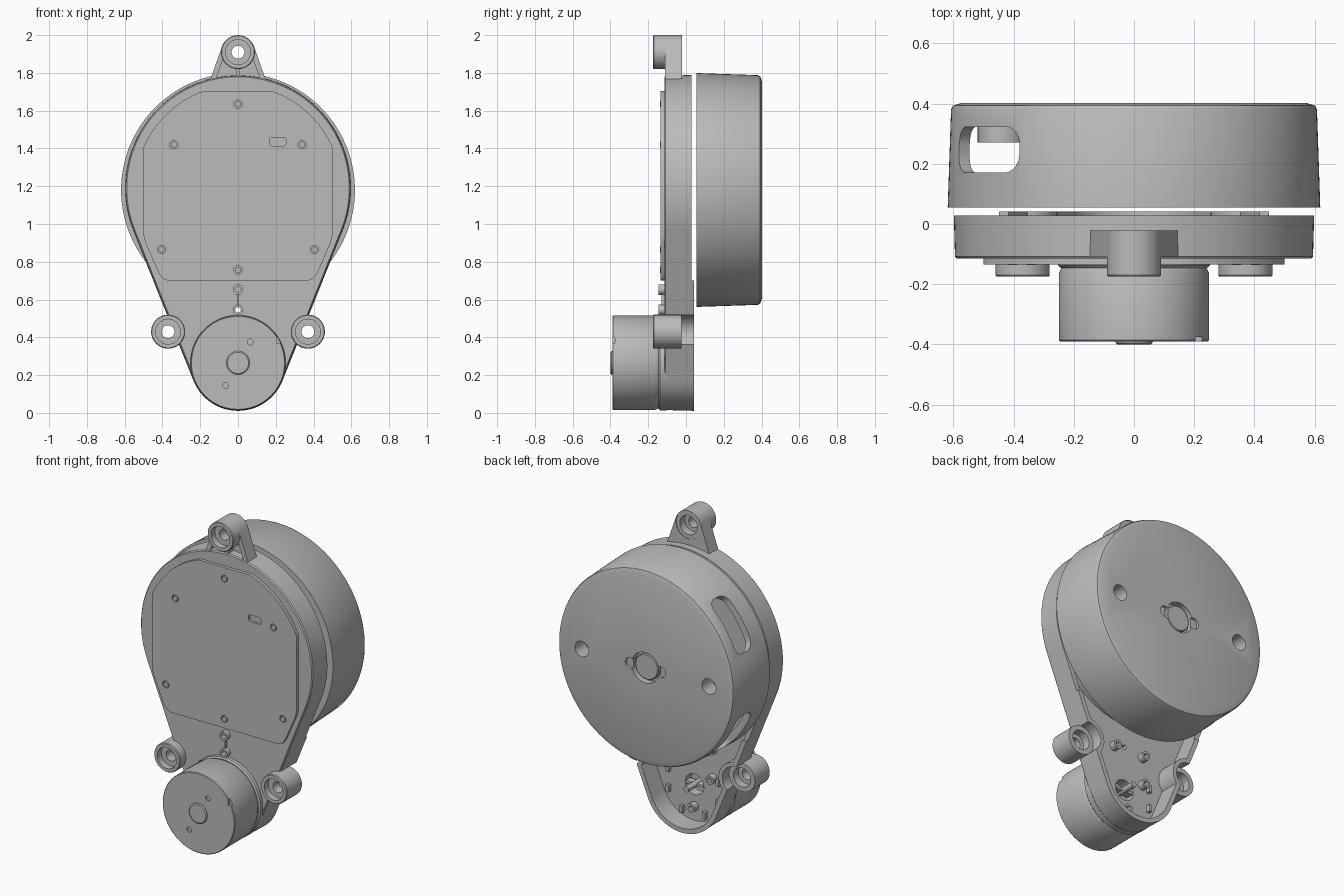
import bpy, bmesh, math
from mathutils import Matrix, Vector

cube = bpy.data.objects.get("Cube")
if cube:
    bpy.data.objects.remove(cube, do_unlink=True)

grey = bpy.data.materials.new("housing grey")
grey.use_nodes = True
GREY = (0.5, 0.5, 0.5, 1)
grey.diffuse_color = GREY
grey.node_tree.nodes["Principled BSDF"].inputs["Base Color"].default_value = GREY


def arc(x, z, r, a0=0, a1=360, n=64):
    full = a1 - a0 == 360
    steps = n if full else n + 1
    angles = [math.radians(a0 + (a1 - a0) * i / n) for i in range(steps)]
    return [(x + r * math.cos(a), z + r * math.sin(a)) for a in angles]


def loft(name, rings, matrix=None):
    """Closed solid through outlines of equal length, each given as (y, points)."""
    bm = bmesh.new()
    loops = [[bm.verts.new((x, y, z)) for x, z in pts] for y, pts in rings]
    n = len(loops[0])
    for a, b in zip(loops, loops[1:]):
        for i in range(n):
            bm.faces.new((a[i], a[(i + 1) % n], b[(i + 1) % n], b[i]))
    bm.faces.new(loops[0])
    bm.faces.new(loops[-1])
    if matrix:
        bm.transform(matrix)
    bmesh.ops.recalc_face_normals(bm, faces=bm.faces)
    me = bpy.data.meshes.new(name)
    bm.to_mesh(me)
    bm.free()
    me.materials.append(grey)
    ob = bpy.data.objects.new(name, me)
    bpy.context.collection.objects.link(ob)
    return ob


def prism(name, pts, y0, y1):
    return loft(name, [(y0, pts), (y1, pts)])


def cyl(name, x, z, r, y0, y1, n=32):
    return prism(name, arc(x, z, r, n=n), y0, y1)


def lathe(name, x, z, profile, n=96):
    return loft(name, [(y, arc(x, z, r, n=n)) for y, r in profile])


def box(name, x0, x1, z0, z1, y0, y1):
    return prism(name, [(x0, z0), (x1, z0), (x1, z1), (x0, z1)], y0, y1)


def cut(ob, *cutters):
    for c in cutters:
        m = ob.modifiers.new("cut", 'BOOLEAN')
        m.operation, m.solver, m.object = 'DIFFERENCE', 'EXACT', c
        bpy.context.view_layer.objects.active = ob
        bpy.ops.object.modifier_apply(modifier=m.name)
        bpy.data.objects.remove(c, do_unlink=True)
    return ob


def rounded(w, h, r):
    """Rounded rectangle with half sizes w and h."""
    pts = []
    for k, (sx, sz) in enumerate([(1, 1), (-1, 1), (-1, -1), (1, -1)]):
        pts += arc(sx * (w - r), sz * (h - r), r, 90 * k, 90 * k + 90, 8)
    return pts


BIG, SMALL = 1.19, 0.265      # heights of the turret and motor axes
DRUM = 1.18
TILT = math.degrees(math.asin(0.345 / (BIG - SMALL)))


def teardrop(off=0.0):
    return (arc(0, BIG, 0.595 + off, -TILT, 180 + TILT, 80)
            + arc(0, SMALL, 0.25 + off, 180 + TILT, 360 - TILT, 40))


# Base tray, open at the back, its walls bending in around the ears
EARS = [(-0.37, 0.43), (0.37, 0.43)]
cavity = prism("cavity", teardrop(-0.025), -0.085, 0.2)
cut(cavity, *[cyl("ear_wall", x, z, 0.115, -0.3, 0.3, 48) for x, z in EARS])
base = loft("base_tray", [(-0.115, teardrop(-0.006)), (-0.108, teardrop()), (0.042, teardrop(0.004))])
step = prism("step", [(-1, 0.7), (1, 0.7), (1, 2), (-1, 2)], 0.028, 0.2)
cut(base, cavity, step,
    *[cyl("ear_space", x, z, 0.0895, -0.3, 0.3, 48) for x, z in EARS],
    cyl("shaft_hole", 0, SMALL, 0.065, -0.2, 0),
    cyl("post_hole", 0, 0.545, 0.015, -0.2, 0, 16))

# Bearing disc in the tray under the drum
lathe("bearing_disc", 0, BIG, [(-0.086, 0.50), (0.0, 0.50), (0.012, 0.48)])

# Mounting ears with bores and counterbores
def ear(name, x, z):
    ob = lathe(name, x, z, [(-0.175, 0.086), (-0.17, 0.09), (-0.025, 0.09)], 48)
    return cut(ob, cyl("bore", x, z, 0.034, -0.3, 0.1),
               cyl("front_bore", x, z, 0.066, -0.3, -0.135),
               cyl("back_bore", x, z, 0.06, -0.075, 0.1))


for side, (x, z) in zip(("right", "left"), EARS):
    ear(side + "_ear", x, z)
ear("top_ear", 0, 1.91)

# Bracket of the top ear, with two pockets beside a thin rib
bracket = prism("top_bracket", [(-0.15, 1.755), (0.15, 1.755)] + arc(0, 1.91, 0.09, 17, 163, 24), -0.11, -0.022)
cut(bracket, cyl("bore", 0, 1.91, 0.085, -0.3, 0.1),
    *[prism("pocket", [(s * 0.01, 1.775), (s * 0.115, 1.775), (s * 0.08, 1.87), (s * 0.01, 1.87)], -0.2, -0.06)
      for s in (-1, 1)])

# Front cover panel with screw holes and a slot
right_half = [(0.37, 0.7), (0.4, 0.712), (0.42, 0.74), (0.49, 0.9), (0.5, 0.94)] + arc(0, BIG, 0.545, 23.5, 71, 16)
panel = prism("cover_panel", right_half + [(-x, z) for x, z in reversed(right_half)], -0.135, -0.11)
SCREWS = [(0, 1.635), (0, 0.757)] + [(s * x, z) for s in (-1, 1) for x, z in ((0.34, 1.42), (0.405, 0.865))]
slot = [(x + 0.21, z + 1.435) for x, z in rounded(0.043, 0.021, 0.012)]
cut(panel, prism("slot", slot, -0.2, -0.12),
    *[cyl("screw_hole", x, z, 0.022, -0.2, -0.122, 20) for x, z in SCREWS])
for x, z in SCREWS:
    cyl("panel_screw", x, z, 0.016, -0.125, -0.137, 16)

# Two small posts joined by a rib, above the motor
for z in (0.653, 0.545):
    cut(cyl("small_post", 0, z, 0.028, -0.145, -0.1, 20), cyl("post_bore", 0, z, 0.015, -0.2, 0, 16))
box("post_rib", -0.005, 0.005, 0.57, 0.628, -0.13, -0.11)

# Motor can, its seat and its end cap
motor = lathe("motor_can", 0, SMALL, [(-0.39, 0.246), (-0.386, 0.25), (-0.165, 0.25), (-0.145, 0.24)])
MOTOR_HOLES = [(0.065, 0.375), (-0.065, 0.145)]
cut(motor, box("notch", 0.205, 0.23, 0.37, 0.41, -0.5, -0.375),
    *[cyl("motor_hole", x, z, 0.016, -0.5, -0.38, 16) for x, z in MOTOR_HOLES])
lathe("motor_cap", 0, SMALL, [(-0.4, 0.056), (-0.395, 0.062), (-0.38, 0.062)], 40)
cut(lathe("motor_seat", 0, SMALL, [(-0.146, 0.244), (-0.138, 0.252), (-0.1, 0.252)]),
    cyl("seat_bore", 0, SMALL, 0.065, -0.3, 0))

# Shaft and fittings inside the tray
cyl("motor_shaft", 0, SMALL, 0.018, -0.2, 0.0, 16)
box("shaft_bar", -0.062, 0.062, SMALL - 0.008, SMALL + 0.008, -0.13, -0.085)
for x, z in [(0, 0.13), (-0.13, 0.34), (0.08, 0.52), (-0.13, 0.52)]:
    cut(cyl("inner_post", x, z, 0.028, -0.09, -0.045, 20), cyl("post_bore", x, z, 0.014, -0.07, 0, 16))
for a in (160, 200, 245, 295, 340, 20):
    x, z = arc(0, SMALL, 0.185, a, a + 1, 1)[0]
    box("inner_tab", x - 0.01, x + 0.01, z - 0.022, z + 0.022, -0.09, -0.06)

# Hollow turret drum with two side windows and rear holes
drum = lathe("turret_drum", 0, DRUM, [(0.055, 0.619), (0.38, 0.608), (0.393, 0.602), (0.402, 0.575)], 128)
cut(drum, lathe("hollow", 0, DRUM, [(0.08, 0.575), (0.36, 0.57)]))
for deg in (145, 215):
    a = math.radians(deg)
    turn = Matrix(((-math.sin(a), math.cos(a), 0, 0), (0, 0, 1, 0.247),
                   (math.cos(a), math.sin(a), 0, DRUM), (0, 0, 0, 1)))
    window = rounded(0.175, 0.076, 0.06)
    cut(drum, loft("window", [(0.4, window), (0.8, window)], turn))
cut(drum, *[cyl("tab_hole", s * 0.105, DRUM, 0.035, 0.385, 0.5, 24) for s in (-1, 1)],
    cyl("centre_hole", 0, DRUM, 0.095, 0.3, 0.5, 48),
    *[cyl("screw_hole", s * 0.44, DRUM, 0.048, 0.3, 0.5) for s in (-1, 1)])

# Hub and screw bosses inside the drum
cyl("centre_hub", 0, DRUM, 0.105, 0.075, 0.362, 48)
lathe("centre_cap", 0, DRUM, [(0.36, 0.08), (0.385, 0.08), (0.39, 0.075)], 48)
for s in (-1, 1):
    cut(cyl("screw_boss", s * 0.44, DRUM, 0.08, 0.27, 0.365), cyl("boss_hole", s * 0.44, DRUM, 0.048, 0.3, 0.5))

# Smooth the round walls and keep the edges sharp
bpy.ops.object.select_all(action='DESELECT')
for ob in bpy.context.collection.objects:
    if ob.type == 'MESH' and grey.name in ob.data.materials:
        ob.select_set(True)
        bpy.context.view_layer.objects.active = ob
bpy.ops.object.shade_smooth_by_angle(angle=math.radians(30))
